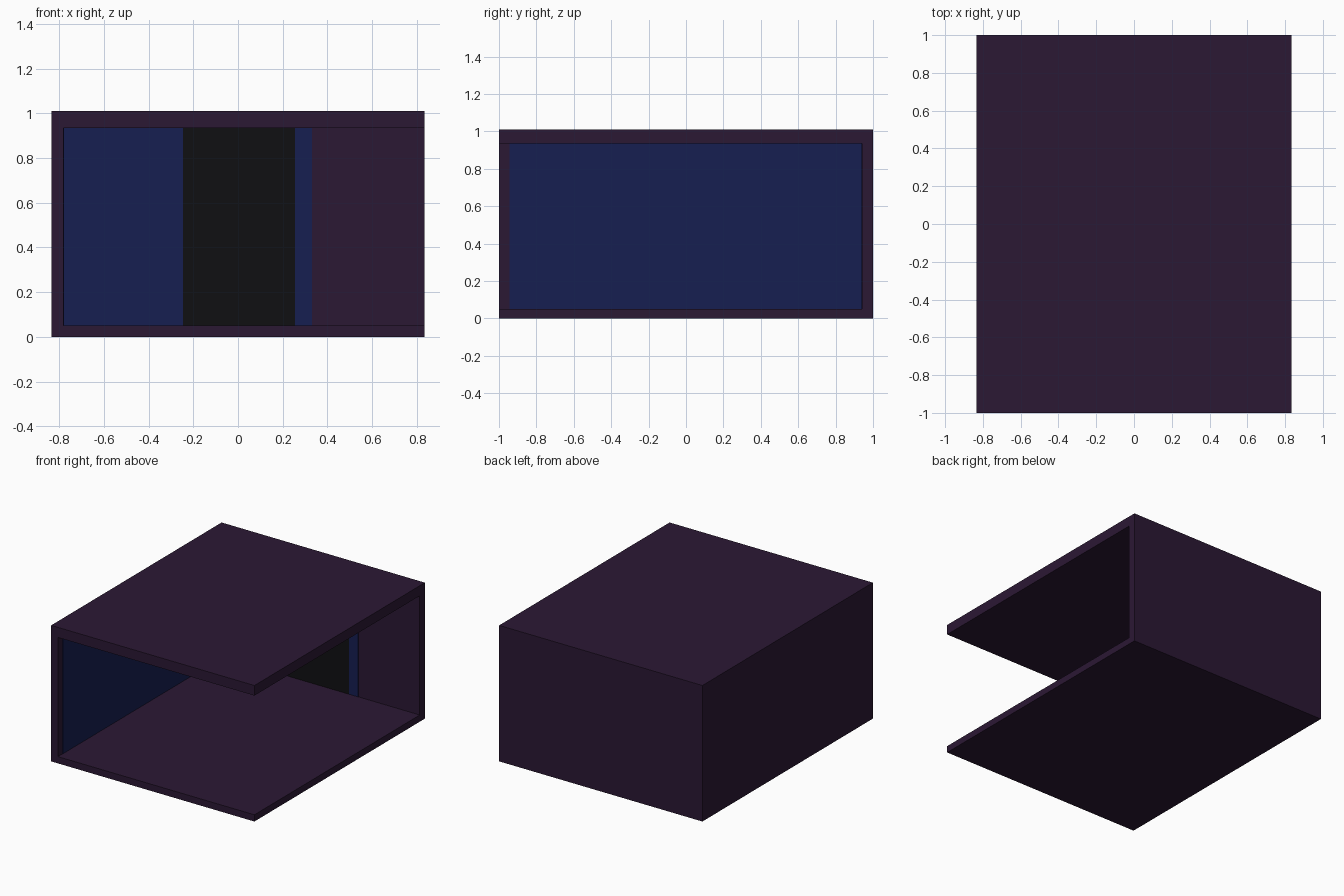
import bpy

if "Cube" in bpy.data.objects:
    bpy.data.objects.remove(bpy.data.objects["Cube"])

W, D, H = 0.835, 1.0, 1.01           # half width, half depth, height
LEFT, BACK = -0.78, 0.94             # inner faces of the walls
FLOOR, ROOF = 0.05, 0.935            # floor top, roof underside
SKIN = 0.002                         # paint panel thickness


def material(name, rgb):
    mat = bpy.data.materials.new(name)
    mat.diffuse_color = (*rgb, 1)
    mat.use_nodes = True
    mat.node_tree.nodes["Principled BSDF"].inputs["Base Color"].default_value = mat.diffuse_color
    return mat


def box(name, lo, hi, mat=None):
    bpy.ops.mesh.primitive_cube_add(size=1)
    ob = bpy.context.object
    ob.name = name
    for v in ob.data.vertices:
        v.co = [lo[i] + (v.co[i] + 0.5) * (hi[i] - lo[i]) for i in range(3)]
    if mat:
        ob.data.materials.append(mat)
    return ob


purple = material("dark_purple", (0.024, 0.009, 0.034))
blue = material("navy_blue", (0.008, 0.013, 0.083))
black = material("black", (0.005, 0.005, 0.006))

# Room shell: solid block hollowed out through the front and right sides
shell = box("room_shell", (-W, -D, 0), (W, D, H), purple)
cutter = box("room_cutter", (LEFT, -2, FLOOR), (2, BACK, ROOF), purple)
cut = shell.modifiers.new("hollow", "BOOLEAN")
cut.operation = "DIFFERENCE"
cut.solver = "EXACT"
cut.object = cutter
bpy.context.view_layer.objects.active = shell
bpy.ops.object.modifier_apply(modifier=cut.name)
bpy.data.objects.remove(cutter)

# Blue covering on the left wall
box("left_wall_panel", (LEFT, -0.945, FLOOR), (LEFT + SKIN, BACK, ROOF), blue)

# Coloured bands on the back wall
for name, x0, x1, mat in (("back_wall_panel", LEFT, -0.245, blue),
                          ("dark_screen_panel", -0.245, 0.255, black),
                          ("back_wall_strip", 0.255, 0.33, blue)):
    box(name, (x0, BACK - SKIN, FLOOR), (x1, BACK, ROOF), mat)
